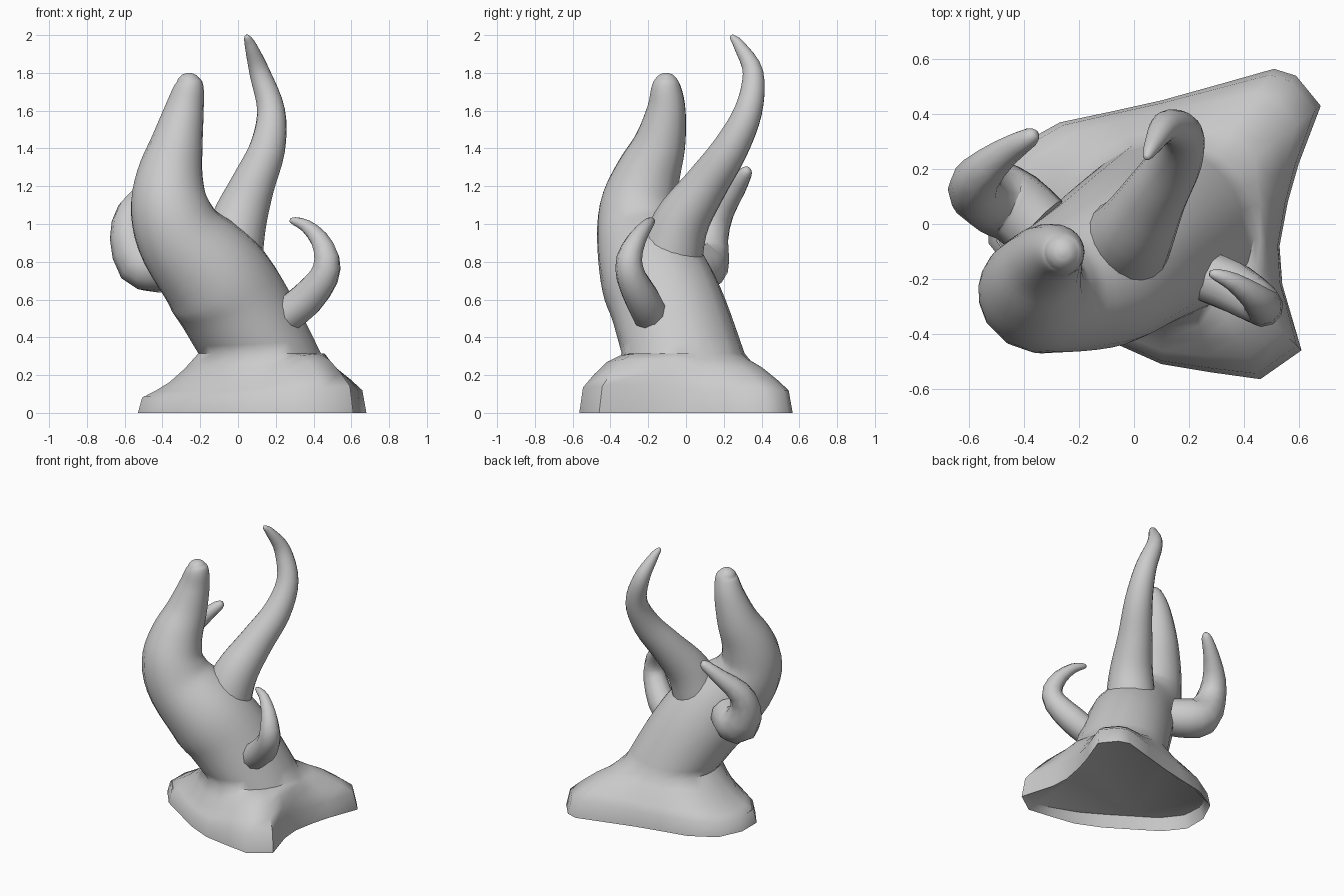
import bpy, bmesh, math
from mathutils import Vector

if "Cube" in bpy.data.objects:
    bpy.data.objects.remove(bpy.data.objects["Cube"])


def smooth_keys(keys, steps):
    """Catmull-Rom interpolation of (x, y, z, radius) keys."""
    k = [Vector(p) for p in keys]
    k = [2 * k[0] - k[1]] + k + [2 * k[-1] - k[-2]]
    out = []
    for i in range(1, len(k) - 2):
        a, b, c, d = k[i - 1:i + 3]
        for s in range(steps):
            t = s / steps
            out.append(0.5 * (2 * b + (c - a) * t + (2 * a - 5 * b + 4 * c - d) * t * t
                              + (3 * b - a - 3 * c + d) * t ** 3))
    out.append(k[-2])
    return out


def horn_rings(keys, angles, steps=4, level_start=False):
    """Rings of points around a path; level_start begins with a horizontal ring."""
    pts = smooth_keys(keys, steps)
    rings, u = [], Vector((1, 0, 0))
    for i, p in enumerate(pts):
        t = (pts[min(i + 1, len(pts) - 1)] - pts[max(i - 1, 0)]).xyz.normalized()
        if level_start:
            t = Vector((0, 0, 1)).lerp(t, min(1, i / 8)).normalized()
        u = (u - t * u.dot(t)).normalized()
        v = t.cross(u)
        r = max(p.w, 0.008)
        rings.append([p.xyz + r * (math.cos(a) * u + math.sin(a) * v) for a in angles])
    return rings


def loft(name, rings, angle=70):
    bm = bmesh.new()
    vs = [[bm.verts.new(p) for p in ring] for ring in rings]
    n = len(vs[0])
    for a, b in zip(vs, vs[1:]):
        for j in range(n):
            bm.faces.new((a[j], a[(j + 1) % n], b[(j + 1) % n], b[j]))
    bm.faces.new(vs[-1])
    bm.faces.new(vs[0][::-1])
    mesh = bpy.data.meshes.new(name)
    bm.to_mesh(mesh)
    bm.free()
    ob = bpy.data.objects.new(name, mesh)
    bpy.context.collection.objects.link(ob)
    bpy.ops.object.select_all(action='DESELECT')
    ob.select_set(True)
    bpy.context.view_layer.objects.active = ob
    bpy.ops.object.shade_smooth_by_angle(angle=math.radians(angle))
    return ob


def even(n):
    return [2 * math.pi * i / n for i in range(n)]


def clamp(v):
    return max(0.0, min(1.0, v))


# Flared foot, blended into the thick leaning trunk
centre = Vector((0.10, -0.04))
outline = [(.53, -.08), (.56, .08), (.60, .22), (.68, .43), (.59, .54), (.51, .565),
           (.28, .50), (.10, .45), (-.08, .41), (-.27, .37), (-.45, .27), (-.53, .10),
           (-.53, -.07), (-.42, -.21), (-.25, -.32), (-.08, -.43), (.10, -.51),
           (.28, -.54), (.46, -.565), (.61, -.46), (.54, -.22)]
angles = [math.atan2(y - centre.y, x - centre.x) for x, y in outline]
trunk = horn_rings([(.115, -.015, .315, .325), (-.01, -.092, .55, .305), (-.13, -.17, .73, .287),
                    (-.295, -.235, .92, .24), (-.36, -.248, 1.09, .21), (-.36, -.205, 1.25, .178),
                    (-.325, -.14, 1.42, .14), (-.285, -.105, 1.6, .105), (-.26, -.105, 1.72, .08),
                    (-.26, -.105, 1.765, .06), (-.26, -.105, 1.79, .036), (-.26, -.105, 1.80, .01)],
                   angles, level_start=True)
foot = []
for z, t, lift in ((0, 0, 0), (.105, .07, .03), (.155, .28, .05), (.21, .52, .06), (.265, .77, .04)):
    ring = []
    for (x, y), q in zip(outline, trunk[0]):
        up = lift * clamp(x / .45) * (1.2 if y < 0 else .5)
        down = lift * clamp((-x - y) / .4) * .8
        ring.append(Vector((x + (q.x - x) * t, y + (q.y - y) * t, z + up - down)))
    foot.append(ring)
# Recessed underside, rising toward the front left
under = [Vector((.94 * x, .94 * y, .01 + .08 * clamp((.1 - x - y) / .6))) for x, y in outline]
loft("trunk_and_foot", [under] + foot + trunk, angle=60)

# Tall curved horn growing out of the trunk
loft("tall_horn", horn_rings(
    [(-.055, -.10, .76, .18), (0, -.03, 1.0, .15), (.075, .10, 1.2, .118), (.155, .235, 1.4, .095),
     (.175, .33, 1.6, .074), (.115, .355, 1.8, .055), (.068, .285, 1.94, .032),
     (.05, .25, 1.985, .018), (.046, .243, 2.0, .008)], even(20)))

# Small hooked side horns
loft("right_small_horn", horn_rings(
    [(.26, -.19, .52, .095), (.36, -.23, .60, .095), (.455, -.29, .72, .08), (.47, -.30, .82, .068),
     (.43, -.26, .92, .05), (.36, -.21, .99, .034), (.30, -.185, 1.015, .022),
     (.275, -.18, 1.02, .01)], even(10), 2))
loft("left_small_horn", horn_rings(
    [(-.35, -.01, .78, .13), (-.43, .06, .77, .135), (-.515, .10, .80, .135), (-.575, .125, .94, .105),
     (-.56, .18, 1.07, .08), (-.47, .26, 1.18, .055), (-.38, .315, 1.27, .036),
     (-.355, .33, 1.29, .015)], even(10), 2))
